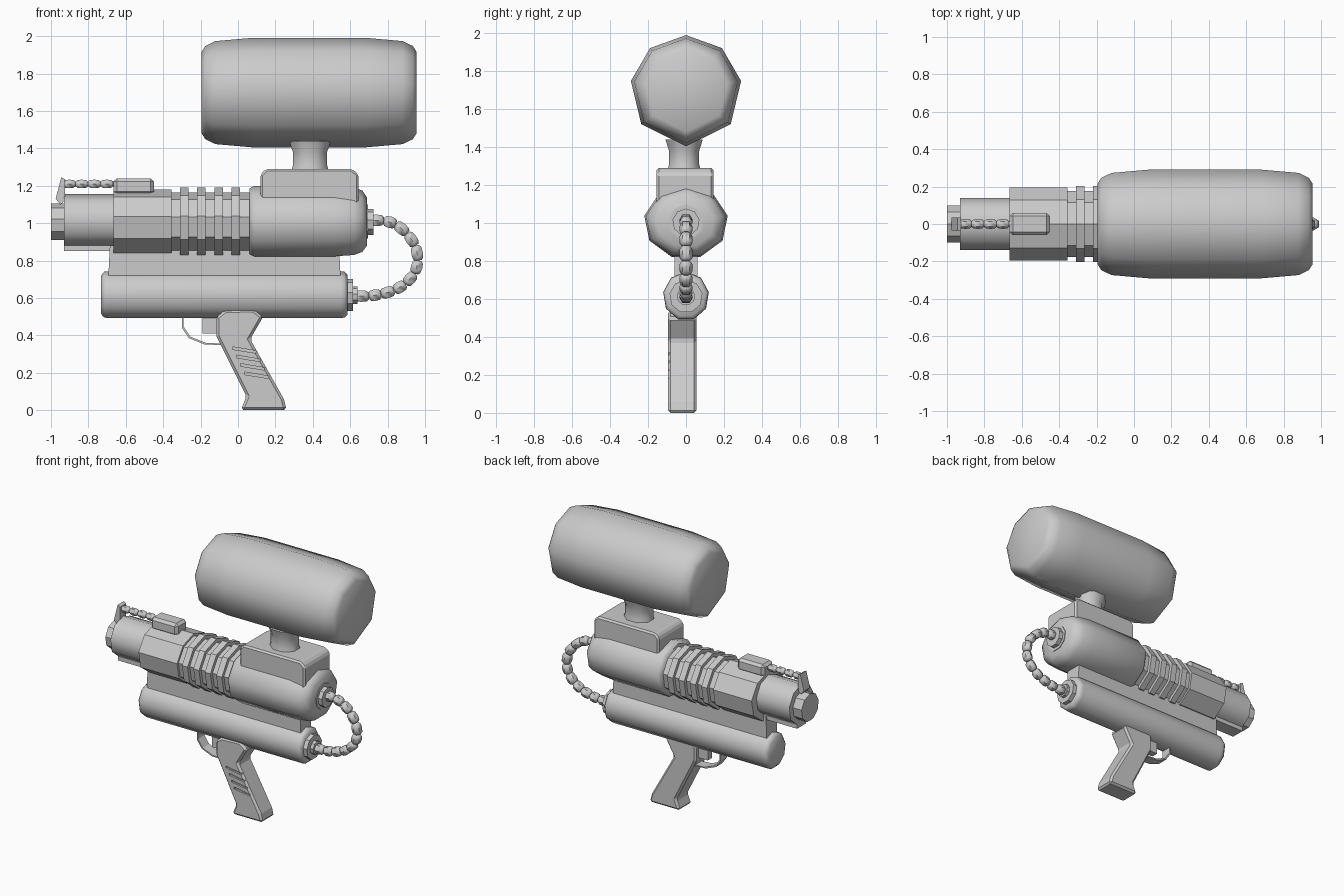
import bpy, bmesh, math
from mathutils import Vector, Matrix

if "Cube" in bpy.data.objects:
    bpy.data.objects.remove(bpy.data.objects["Cube"], do_unlink=True)

GREY = (0.6, 0.6, 0.6, 1)
mat = bpy.data.materials.new("plain grey")
mat.use_nodes = True
mat.diffuse_color = GREY
mat.node_tree.nodes["Principled BSDF"].inputs["Base Color"].default_value = GREY

NINE = [90 + 40 * i for i in range(9)]
TANK = [90, 50, 10, -37, -90, -143, 170, 130]


def finish(name, bm, smooth=0, bevel=0):
    """Turn a bmesh into a shaded object, optionally with bevelled edges."""
    bmesh.ops.recalc_face_normals(bm, faces=bm.faces)
    if bevel:
        sharp = [e for e in bm.edges if e.calc_face_angle(0) > 0.6]
        bmesh.ops.bevel(bm, geom=sharp, offset=bevel, segments=1, affect='EDGES')
    mesh = bpy.data.meshes.new(name)
    bm.to_mesh(mesh)
    bm.free()
    mesh.materials.append(mat)
    ob = bpy.data.objects.new(name, mesh)
    bpy.context.collection.objects.link(ob)
    if smooth:
        bpy.ops.object.select_all(action='DESELECT')
        bpy.context.view_layer.objects.active = ob
        ob.select_set(True)
        bpy.ops.object.shade_smooth_by_angle(angle=math.radians(smooth))
    return ob


def lathe(name, stations, ry, rz, z, angles=NINE, smooth=0, place=None):
    """Loft a polygon along x through (x, scale) stations."""
    bm = bmesh.new()
    rings = [[bm.verts.new((x, ry * s * math.cos(math.radians(a)),
                            z + rz * s * math.sin(math.radians(a)))) for a in angles]
             for x, s in stations]
    n = len(angles)
    for a, b in zip(rings, rings[1:]):
        for i in range(n):
            bm.faces.new((a[i], a[(i + 1) % n], b[(i + 1) % n], b[i]))
    bm.faces.new(rings[0])
    bm.faces.new(rings[-1])
    if place:
        bm.transform(place)
    return finish(name, bm, smooth)


def prism(name, outline, y0, y1, bevel=0, smooth=0):
    """Extrude an x-z outline along y."""
    bm = bmesh.new()
    face = bm.faces.new([bm.verts.new((x, y0, z)) for x, z in outline])
    new = bmesh.ops.extrude_face_region(bm, geom=[face])["geom"]
    bmesh.ops.translate(bm, vec=(0, y1 - y0, 0),
                        verts=[v for v in new if isinstance(v, bmesh.types.BMVert)])
    return finish(name, bm, smooth, bevel)


def box(name, x0, x1, y0, y1, z0, z1, bevel=0):
    return prism(name, [(x0, z0), (x1, z0), (x1, z1), (x0, z1)], y0, y1, bevel)


def bead(name, start, end, r):
    """A short barrel-shaped link between two points."""
    a, b = Vector(start), Vector(end)
    d = b - a
    place = Matrix.Translation(a) @ d.to_track_quat('X', 'Z').to_matrix().to_4x4()
    length = d.length
    lathe(name, [(0, .6), (length * .15, .95), (length * .5, 1.05),
                 (length * .85, .95), (length, .6)], r, r, 0,
          [60 * i for i in range(6)], 50, place)


# Tank, neck and saddle
lathe("tank", [(-.195, .74), (-.175, .85), (-.12, .94), (.08, 1), (.68, 1),
               (.88, .94), (.935, .85), (.955, .74)], .295, .293, 1.698, TANK, 60)
up = Matrix.Translation((.385, -.01, 1.25)) @ Matrix.Rotation(-math.pi / 2, 4, 'Y')
lathe("tank_neck", [(0, 1.02), (.06, .86), (.13, .86), (.19, 1.06)], .1, .115, 0,
      [45 * i + 22.5 for i in range(8)], 50, up)
prism("saddle", [(.12, 1.1), (.645, 1.1), (.645, 1.26), (.61, 1.29),
                 (.15, 1.29), (.12, 1.26)], -.155, .145, .012)

# Main body and barrel
AXIS = 1.005
lathe("body", [(.062, .93), (.085, 1), (.52, 1), (.62, .96), (.665, .87), (.69, .68)],
      .223, .194, AXIS, smooth=60)
lathe("barrel_core", [(-.37, 1), (.08, 1)], .18, .16, AXIS)
for i in range(4):
    x = -.31 + i * .092
    lathe(f"barrel_ring_{i + 1}", [(x, 1), (x + .045, 1)], .205, .186, AXIS)
lathe("barrel_shroud", [(-.665, 1), (-.355, 1)], .198, .175, AXIS)
lathe("front_barrel", [(-.93, 1), (-.65, 1)], .142, .142, 1.013, smooth=50)
lathe("muzzle", [(-1, 1), (-.92, 1)], .1, .1, 1.005)
box("barrel_underside", -.93, -.6, -.05, .05, .85, .93)

# Sight and its cable
box("sight_rail", -.665, -.45, -.06, .06, 1.15, 1.24, .018)
prism("front_sight", [(-.975, 1.13), (-.945, 1.245), (-.925, 1.235),
                      (-.925, 1.12), (-.95, 1.1)], -.035, .035)
for i in range(5):
    x = -.935 + i * .067
    bead(f"sight_cable_{i + 1}", (x, 0, 1.21), (x + .066, 0, 1.21), .025)

# Lower tube with the web that carries the barrel
lathe("lower_tube", [(-.732, .82), (-.715, .98), (-.69, 1), (.55, 1), (.57, .98), (.585, .85)],
      .122, .129, .614, smooth=60)
prism("web", [(-.695, .68), (.55, .68), (.54, .88), (-.685, .88)], -.06, .06)

# Hose with its end fittings
lathe("upper_fitting", [(.67, 1.3), (.695, 1.3), (.695, 1), (.725, 1)], .072, .072, AXIS)
lathe("lower_fitting", [(.57, 1), (.615, 1), (.615, .55), (.638, .55)], .088, .088, .614)
hose = [(.70, 1.015), (.78, 1.015), (.845, .995), (.905, .945), (.95, .88), (.965, .8),
        (.945, .73), (.895, .675), (.835, .64), (.765, .62), (.70, .61), (.62, .61)]
for i, (a, b) in enumerate(zip(hose, hose[1:])):
    bead(f"hose_link_{i + 1}", (a[0], 0, a[1]), (b[0], 0, b[1]), .034)

# Grip with slanted grooves cut in its right side
grip = prism("grip", [(-.115, .5), (-.07, .535), (.08, .54), (.135, .5), (.065, .38),
                      (.245, .06), (.26, 0), (.015, 0), (.045, .075), (-.115, .395)],
             -.095, .055, .014)
for i in range(4):
    x, z = -.03 + i * .022, .325 - i * .045
    cutter = prism("groove_cutter", [(x, z), (x + .125, z - .02), (x + .13, z - .008),
                                     (x, z + .014)], -.15, -.083)
    mod = grip.modifiers.new("groove", 'BOOLEAN')
    mod.object = cutter
    mod.solver = 'EXACT'
    bpy.context.view_layer.objects.active = grip
    bpy.ops.object.modifier_apply(modifier=mod.name)
    bpy.data.objects.remove(cutter, do_unlink=True)

# Trigger and guard
box("trigger", -.19, -.10, -.03, .02, .41, .52)
curve = [(-.30, .52), (-.30, .44), (-.262, .385), (-.18, .352), (-.09, .348)]
inner = [(x + .008, z + .008) for x, z in reversed(curve)]
prism("trigger_guard", curve + inner, -.045, .03)
